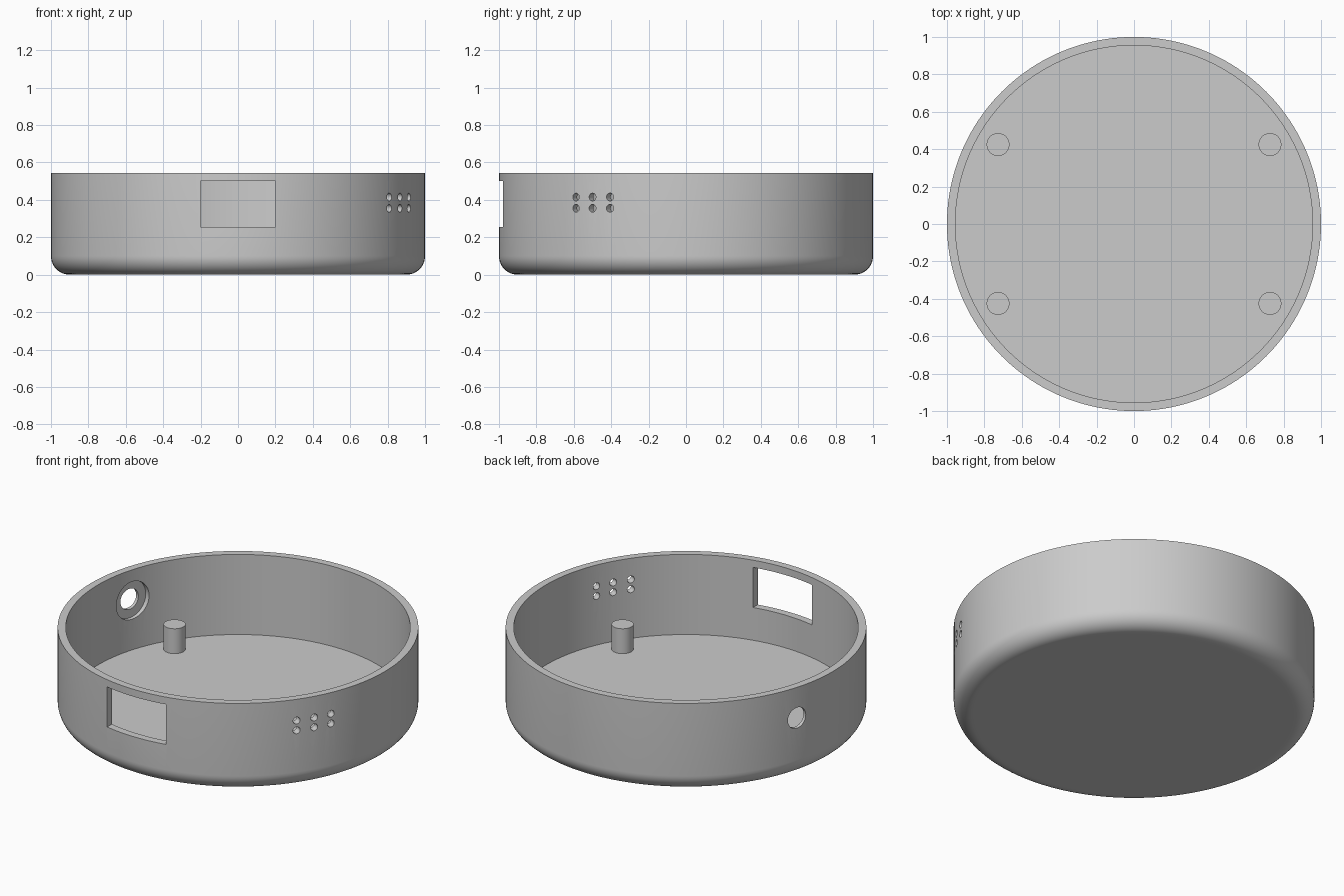
import bpy, bmesh, math
from mathutils import Matrix, Vector

cube = bpy.data.objects.get("Cube")
if cube:
    bpy.data.objects.remove(cube, do_unlink=True)

HEIGHT, FLOOR, INNER, FILLET = 0.545, 0.055, 0.955, 0.10

grey = bpy.data.materials.new("plain_grey")
grey.use_nodes = True
grey.diffuse_color = (0.6, 0.6, 0.6, 1)
grey.node_tree.nodes["Principled BSDF"].inputs["Base Color"].default_value = (0.6, 0.6, 0.6, 1)


def make_object(name, bm):
    bmesh.ops.recalc_face_normals(bm, faces=bm.faces)
    mesh = bpy.data.meshes.new(name)
    bm.to_mesh(mesh)
    bm.free()
    mesh.materials.append(grey)
    obj = bpy.data.objects.new(name, mesh)
    bpy.context.collection.objects.link(obj)
    return obj


def activate(obj):
    bpy.ops.object.select_all(action='DESELECT')
    obj.select_set(True)
    bpy.context.view_layer.objects.active = obj


def add_cylinder(bm, radius, start, end, segments):
    """Add a capped cylinder running between two points."""
    start, end = Vector(start), Vector(end)
    axis = end - start
    turn = axis.to_track_quat('Z', 'Y').to_matrix().to_4x4()
    bmesh.ops.create_cone(bm, cap_ends=True, segments=segments, radius1=radius, radius2=radius,
                          depth=axis.length, matrix=Matrix.Translation((start + end) / 2) @ turn)


def wall_point(angle, reach, side, z):
    """Point at a reach along a wall direction, shifted sideways."""
    c, s = math.cos(angle), math.sin(angle)
    return (reach * c - side * s, reach * s + side * c, z)


def cut(target, bm):
    """Subtract the cutter mesh from the target and discard the cutter."""
    cutter = make_object("cutter", bm)
    cutter.hide_render = True
    mod = target.modifiers.new("cut", 'BOOLEAN')
    mod.operation, mod.solver, mod.object = 'DIFFERENCE', 'EXACT', cutter
    activate(target)
    bpy.ops.object.modifier_apply(modifier=mod.name)
    bpy.data.objects.remove(cutter, do_unlink=True)


# Round tray: lathed profile with a rounded bottom edge
profile = [(0, 0), (0.88, 0)]
for i in range(13):
    a = math.pi / 2 * i / 12
    profile.append((1 - FILLET + FILLET * math.sin(a), FILLET - FILLET * math.cos(a)))
profile += [(1, HEIGHT), (INNER, HEIGHT), (INNER, FLOOR), (0, FLOOR)]
bm = bmesh.new()
verts = [bm.verts.new((r, 0, z)) for r, z in profile]
edges = [bm.edges.new(pair) for pair in zip(verts, verts[1:])]
bmesh.ops.spin(bm, geom=verts + edges, cent=(0, 0, 0), axis=(0, 0, 1),
               angle=math.tau, steps=160, use_merge=False)
bmesh.ops.remove_doubles(bm, verts=bm.verts, dist=0.0001)
tray = make_object("tray", bm)

# Rectangular window in the front wall
bm = bmesh.new()
bmesh.ops.create_cube(bm, size=1, matrix=Matrix.Translation((0, -1, 0.378))
                      @ Matrix.Diagonal((0.4, 0.4, 0.245, 1)))
cut(tray, bm)

# Two rows of three vent holes
bm = bmesh.new()
vent = math.radians(-30)
for side in (-0.105, 0, 0.105):
    for z in (0.355, 0.415):
        add_cylinder(bm, 0.021, wall_point(vent, 0.85, side, z), wall_point(vent, 1.1, side, z), 24)
cut(tray, bm)

# Round socket hole, with a wider recess on the inside
socket = math.radians(163)
for radius, near, far in ((0.115, 0.85, 0.978), (0.063, 0.8, 1.1)):
    bm = bmesh.new()
    add_cylinder(bm, radius, wall_point(socket, near, 0, 0.358), wall_point(socket, far, 0, 0.358), 48)
    cut(tray, bm)

parts = [tray]

# Four support posts on the floor
for depth, y in (("front", -0.425), ("back", 0.425)):
    for side, x in (("left", 0.727), ("right", -0.727)):
        bm = bmesh.new()
        add_cylinder(bm, 0.061, (x, y, FLOOR - 0.01), (x, y, 0.207), 48)
        parts.append(make_object(f"{depth}_{side}_post", bm))

for part in parts:
    activate(part)
    bpy.ops.object.shade_smooth_by_angle(angle=math.radians(30))
